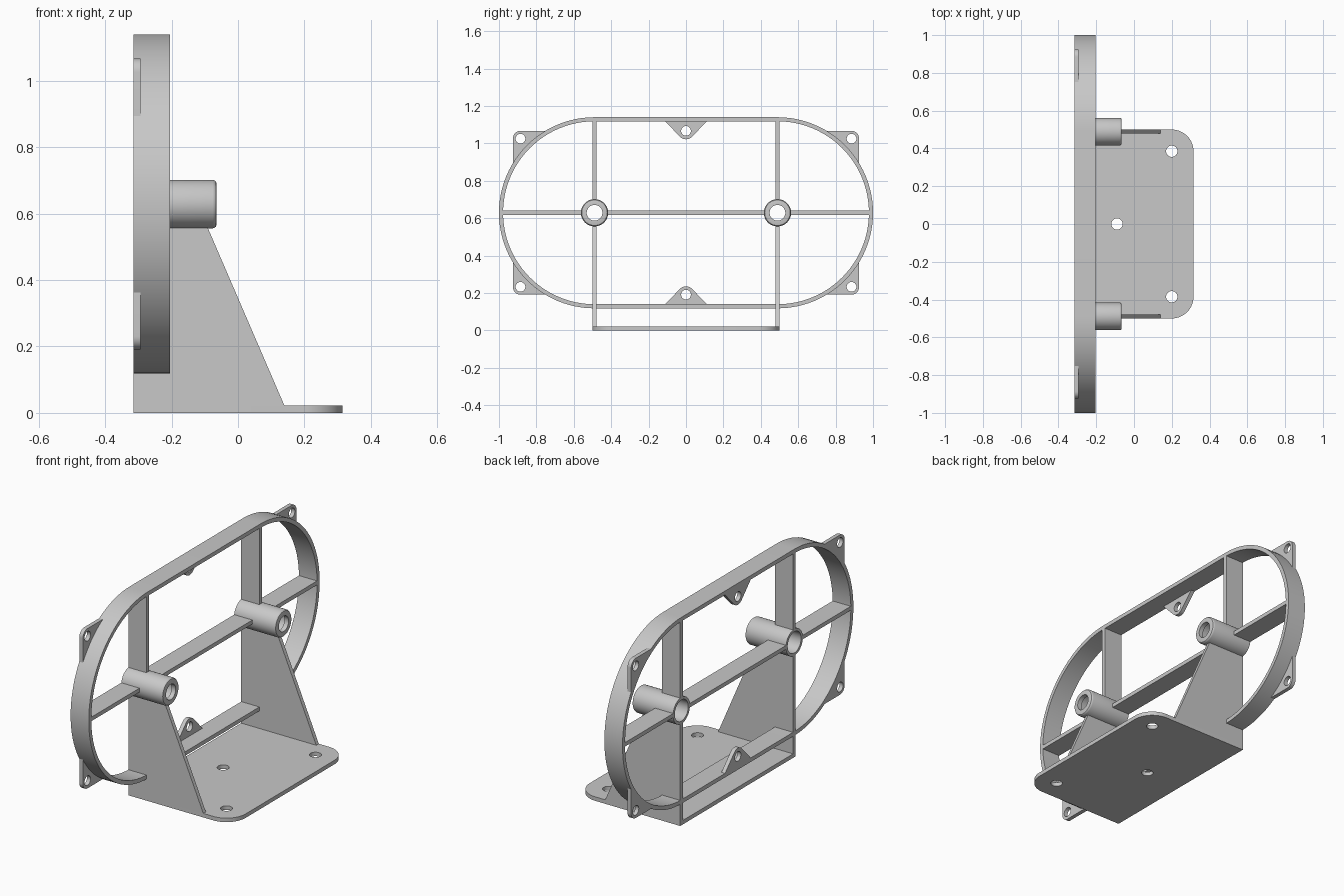
import bpy, bmesh
from math import sin, cos, pi, radians, sqrt, asin

cube = bpy.data.objects.get("Cube")
if cube:
    bpy.data.objects.remove(cube, do_unlink=True)

grey = bpy.data.materials.new("light_grey")
grey.use_nodes = True
grey.diffuse_color = (0.58, 0.58, 0.58, 1)
grey.node_tree.nodes["Principled BSDF"].inputs["Base Color"].default_value = (0.58, 0.58, 0.58, 1)

parts = []
BACK, FRAME = -0.315, -0.205      # depth range of the frame along x
MID, END, R = 0.629, 0.489, 0.511  # frame axis height, arc centre, outer radius
THICK = 0.022


def finish(name, bm):
    bmesh.ops.recalc_face_normals(bm, faces=bm.faces)
    mesh = bpy.data.meshes.new(name)
    bm.to_mesh(mesh)
    bm.free()
    mesh.materials.append(grey)
    obj = bpy.data.objects.new(name, mesh)
    bpy.context.collection.objects.link(obj)
    parts.append(obj)


def arc(cu, cv, r, start, stop, n):
    return [(cu + r * cos(radians(start + (stop - start) * i / n)),
             cv + r * sin(radians(start + (stop - start) * i / n))) for i in range(n + 1)]


def circle(cu, cv, r, n=32):
    return arc(cu, cv, r, 0, 360, n)[:-1]


def slab(name, loops, axis, lo, hi):
    """Fill an outline with holes and extrude it along one axis."""
    place = {"x": lambda u, v, w: (w, u, v),
             "y": lambda u, v, w: (u, w, v),
             "z": lambda u, v, w: (u, v, w)}[axis]
    bm = bmesh.new()
    for loop in loops:
        vs = [bm.verts.new(place(u, v, lo)) for u, v in loop]
        for a, b in zip(vs, vs[1:] + vs[:1]):
            bm.edges.new((a, b))
    bmesh.ops.triangle_fill(bm, edges=bm.edges[:], use_beauty=True)
    ext = bmesh.ops.extrude_face_region(bm, geom=bm.faces[:], use_keep_orig=True)
    moved = [g for g in ext["geom"] if isinstance(g, bmesh.types.BMVert)]
    bmesh.ops.translate(bm, verts=moved, vec=place(0, 0, hi - lo))
    finish(name, bm)


def rect(u0, u1, v0, v1):
    return [(u0, v0), (u1, v0), (u1, v1), (u0, v1)]


def stadium(r):
    return arc(END, MID, r, -90, 90, 48) + arc(-END, MID, r, 90, 270, 48)


# Oval frame
slab("oval_frame", [stadium(R), stadium(R - THICK)], "x", BACK, FRAME)

# Base plate with rounded front corners and screw holes
base = [(BACK, -0.5)] + arc(0.2, -0.385, 0.115, -90, 0, 16) \
    + arc(0.2, 0.385, 0.115, 0, 90, 16) + [(BACK, 0.5)]
holes = [circle(x, y, 0.03) for x, y in ((0.2, 0.385), (0.2, -0.385), (-0.09, 0))]
slab("base_plate", [base] + holes, "z", 0, THICK)

# Horizontal crossbar between the tubes
slab("middle_crossbar", [rect(0.065 - END, END - 0.065, MID - 0.011, MID + 0.011)], "x", BACK, FRAME)

# Tube section: wide rear bore, narrow lip and rounded front rim
tube = [(BACK, 0.058), (BACK, 0.073), (-0.076, 0.073), (-0.0705, 0.0715), (-0.0665, 0.068),
        (-0.065, 0.063), (-0.065, 0.042), (-0.09, 0.042), (-0.09, 0.058)]
gusset = [(BACK, 0.01), (0.145, 0.01), (-0.09, 0.555), (-0.095, 0.565), (BACK, 0.565)]

for side, s in (("left", 1), ("right", -1)):
    c = s * END
    # Side supports
    lo, hi = c - 0.011, c + 0.011
    slab(side + "_gusset", [gusset], "y", lo, hi)
    slab(side + "_upright", [rect(BACK, FRAME, MID + 0.065, MID + R - 0.01)], "y", lo, hi)
    a, b = sorted((c + s * 0.065, c + s * (R - 0.01)))
    slab(side + "_crossbar", [rect(a, b, MID - 0.011, MID + 0.011)], "x", BACK, FRAME)

    # Pivot tube
    bm = bmesh.new()
    vs = [bm.verts.new((x, c, MID + r)) for x, r in tube]
    edges = [bm.edges.new(p) for p in zip(vs, vs[1:] + vs[:1])]
    bmesh.ops.spin(bm, geom=vs + edges, cent=(0, c, MID), axis=(1, 0, 0),
                   angle=2 * pi, steps=48)
    bmesh.ops.remove_doubles(bm, verts=bm.verts[:], dist=0.0001)
    finish(side + "_tube", bm)

# Corner mounting tabs, following the curve of the frame
ty, tz, rim = 0.436, 0.438, R - 0.008
corner = arc(0, 0, rim, 180 / pi * asin(sqrt(1 - (ty / rim) ** 2)),
             180 / pi * asin(tz / rim), 16)
corner += arc(ty - 0.04, tz - 0.04, 0.04, 90, 0, 10)
for v, z in (("upper", 1), ("lower", -1)):
    for h, y in (("left", 1), ("right", -1)):
        outline = [(y * (END + a), MID + z * b) for a, b in corner]
        hole = circle(y * (END + 0.396), MID + z * 0.396, 0.026)
        slab(f"{v}_{h}_tab", [outline, hole], "x", BACK, BACK + THICK)

    # Triangular centre tab with a rounded tip
    tip = [(0.122, 0.5)] + arc(0, 0.438, 0.045, -45, -135, 12) + [(-0.122, 0.5)]
    slab(f"{v}_centre_tab", [[(a, MID + z * b) for a, b in tip],
                             circle(0, MID + z * 0.438, 0.026)], "x", BACK, BACK + THICK)

# Smooth curved walls, keep edges sharp
bpy.ops.object.select_all(action="DESELECT")
for obj in parts:
    obj.select_set(True)
bpy.context.view_layer.objects.active = parts[0]
bpy.ops.object.shade_smooth_by_angle(angle=radians(30))
